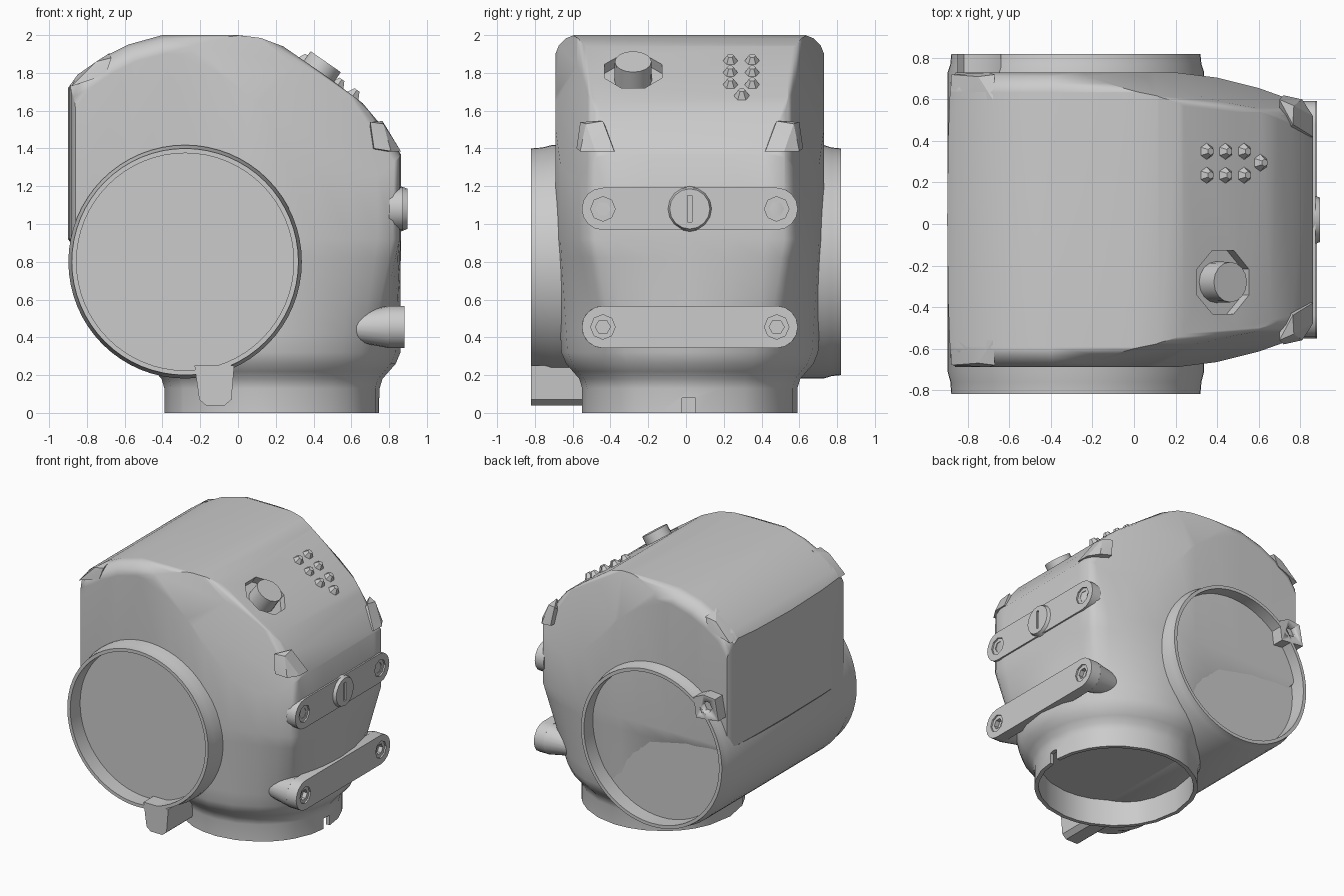
import bpy, bmesh
from math import cos, sin, pi, radians
from mathutils import Vector

old = bpy.data.objects.get("Cube")
if old:
    bpy.data.objects.remove(old, do_unlink=True)

grey = bpy.data.materials.new("plain grey")
grey.use_nodes = True
grey.diffuse_color = (0.6, 0.6, 0.6, 1)
grey.node_tree.nodes["Principled BSDF"].inputs["Base Color"].default_value = (0.6, 0.6, 0.6, 1)

X, Y, Z = Vector((1, 0, 0)), Vector((0, 1, 0)), Vector((0, 0, 1))
MID = 0.02                      # body centre line in y
SLANT = Vector((0.57, 0, 0.82)).normalized()
SLANT_V = SLANT.cross(Y)


def finish(name, bm, angle=35):
    bmesh.ops.recalc_face_normals(bm, faces=bm.faces[:])
    mesh = bpy.data.meshes.new(name)
    bm.to_mesh(mesh)
    bm.free()
    mesh.materials.append(grey)
    ob = bpy.data.objects.new(name, mesh)
    bpy.context.collection.objects.link(ob)
    smooth(ob, angle)
    return ob


def smooth(ob, angle=35):
    bpy.ops.object.select_all(action='DESELECT')
    ob.select_set(True)
    bpy.context.view_layer.objects.active = ob
    bpy.ops.object.shade_smooth_by_angle(angle=radians(angle))


def loft(bm, rings, caps=True):
    loops = [[bm.verts.new(p) for p in ring] for ring in rings]
    n = len(loops[0])
    for a, b in zip(loops, loops[1:]):
        for i in range(n):
            j = (i + 1) % n
            bm.faces.new((a[i], a[j], b[j], b[i]))
    if caps:
        bm.faces.new(loops[0][::-1])
        bm.faces.new(loops[-1])


def prism(name, pts, base, u, v, depth, taper=1):
    """Extrude a 2D outline lying in the u, v plane along u x v."""
    n = u.cross(v)
    bm = bmesh.new()
    base = Vector(base)
    loft(bm, [[base + u * a * s + v * b * s + n * d for a, b in pts]
              for d, s in ((0, 1), (depth, taper))])
    return finish(name, bm)


def disc(r, n, turn=0):
    return [(r * cos(2 * pi * i / n + turn), r * sin(2 * pi * i / n + turn)) for i in range(n)]


def capsule(half, r, n=8):
    right = [(half + r * cos(a), r * sin(a)) for a in (-pi / 2 + pi * i / n for i in range(n + 1))]
    return right + [(-a, -b) for a, b in right]


def hull(name, pts, side=1):
    bm = bmesh.new()
    for x, y, z in pts:
        bm.verts.new((x, MID + side * y, z))
    res = bmesh.ops.convex_hull(bm, input=bm.verts[:])
    junk = [g for g in res["geom_interior"] if isinstance(g, bmesh.types.BMVert)]
    bmesh.ops.delete(bm, geom=junk, context='VERTS')
    return finish(name, bm, 20)


def cut(ob, cutter):
    cutter.hide_render = True
    mod = ob.modifiers.new("cut", 'BOOLEAN')
    mod.operation, mod.object, mod.solver = 'DIFFERENCE', cutter, 'EXACT'
    bpy.context.view_layer.objects.active = ob
    bpy.ops.object.modifier_apply(modifier=mod.name)
    bpy.data.objects.remove(cutter, do_unlink=True)


# Body: round hollow neck that morphs upward into a box with a narrowed right end
half = [(-.9, 0), (-.895, .4), (-.885, .66), (-.86, .71), (-.6, .71), (-.35, .71), (-.1, .71),
        (.05, .71), (.2, .71), (.4, .685), (.6, .635), (.74, .585), (.82, .55), (.855, .5),
        (.862, .4), (.862, .2), (.862, 0)]
outline = [Vector(p) for p in half + [(x, -y) for x, y in half[-2:0:-1]]]
neck = Vector((.18, 0))


def section(z, r, t):
    ring = []
    for p in outline:
        q = (neck + (p - neck).normalized() * r).lerp(p, t)
        ring.append((q.x, q.y + MID, z))
    return ring


levels = [(.2, .54, 0), (0, .54, 0), (0, .57, 0), (.13, .57, 0), (.18, .585, 0), (.22, .62, 0),
          (.26, .655, 0), (.32, .68, 0)]
levels += [(.32 + .1 * i, .68, i / 6) for i in range(1, 7)] + [(2.1, .68, 1)]
bm = bmesh.new()
loft(bm, [section(*lv) for lv in levels])


def slice_off(point, normal):
    geom = bm.verts[:] + bm.edges[:] + bm.faces[:]
    res = bmesh.ops.bisect_plane(bm, geom=geom, dist=1e-4, plane_co=point, plane_no=normal,
                                 clear_outer=True)
    edges = [e for e in res["geom_cut"] if isinstance(e, bmesh.types.BMEdge) and e.is_boundary]
    if edges:
        bmesh.ops.holes_fill(bm, edges=edges, sides=0)


# Arched and slanted roof, with its long edges rounded
roof = [(-.9, 1.72), (-.85, 1.79), (-.72, 1.88), (-.58, 1.95), (-.4, 2), (0, 2), (.12, 1.985),
        (.24, 1.94), (.5, 1.76), (.66, 1.64), (.76, 1.52), (.862, 1.37)]
for (x0, z0), (x1, z1) in zip(roof, roof[1:]):
    n = Vector((z0 - z1, 0, x1 - x0)).normalized()
    slice_off(Vector((x0, 0, z0)), n)
    w = .71 - max(0, (x0 + x1) / 2 - .2) * .25
    for side in (-1, 1):
        centre = Vector((x0, MID + side * (w - .12), z0)) - n * .12
        for a in (radians(22), radians(45), radians(68)):
            d = n * cos(a) + Y * side * sin(a)
            slice_off(centre + d * .12, d)
body = finish("body", bm)

# Pocket for the button and key slot in the neck
button_at = Vector((.43, -.28, 1.81))
cut(body, prism("pocket_cutter", disc(.165, 8, pi / 8), button_at - SLANT * .06, Y, SLANT_V, .2))
cut(body, prism("slot_cutter", [(-.035, -.1), (.035, -.1), (.035, .08), (-.035, .08)],
                (.68, .015, 0), Y, Z, .2))
smooth(body)
body.modifiers.new("even_shading", 'WEIGHTED_NORMAL').keep_sharp = True

# Button and sensor studs on the slanted face
prism("button", disc(.1, 16), button_at - SLANT * .08, Y, SLANT_V, .14, .97)
studs = [(x, y) for x in (.35, .44, .53) for y in (.235, .35)] + [(.61, .295)]
for i, (x, y) in enumerate(studs):
    z = 1.94 - (x - .24) * .7
    prism(f"stud_{i + 1}", disc(.046, 6), Vector((x, y, z)) - SLANT * .01, Y, SLANT_V, .045, .4)

# Cross barrel with a recessed cover at both ends
profile = [(.575, -.70), (.575, -.82), (.6, -.82), (.605, -.76), (.618, -.71), (.618, .73),
           (.605, .77), (.6, .82), (.575, .82), (.575, .70)]
bm = bmesh.new()
loft(bm, [[(-.28 + a, y, .8 + b) for a, b in disc(r, 64)] for r, y in profile])
finish("cross_barrel", bm)

# Mounting bars with hex sockets, on the right end
for name, z, top in (("upper_bar", 1.08, .874), ("lower_bar", .455, .882)):
    bar = prism(name, capsule(.46, .112), (.8, MID, z), Y, Z, top - .8)
    for y in (-.46, .46):
        for r, sides, deep in ((.065, 8, .012), (.04, 6, .045)):
            cut(bar, prism("socket_cutter", disc(r, sides), (top - deep, MID + y, z), Y, Z, .1))
    smooth(bar)
for side, name in ((-1, "front_post"), (1, "back_post")):
    prism(name, disc(.112, 20), (.8, MID + side * .46, .455), Z, Y, .24, .6)

# Slotted screw in the middle of the upper bar
screw = prism("screw", disc(.125, 16), (.85, MID, 1.08), Y, Z, .047, .85)
cut(screw, prism("screw_slot_cutter", [(-.012, -.07), (.012, -.07), (.012, .07), (-.012, .07)],
                 (.885, MID, 1.08), Y, Z, .1))

# Corner lugs
for side, name in ((-1, "front"), (1, "back")):
    hull(name + "_right_lug", [(.7, .38, 1.385), (.862, .4, 1.385), (.862, .5, 1.385),
                               (.81, .58, 1.385), (.72, .6, 1.4), (.765, .46, 1.545),
                               (.77, .55, 1.53), (.7, .58, 1.54)], side)
    hull(name + "_left_lug", [(-.885, .58, 1.73), (-.88, .7, 1.73), (-.7, .71, 1.79),
                              (-.67, .7, 1.88), (-.68, .58, 1.905), (-.85, .58, 1.79),
                              (-.75, .69, 1.86)], side)

# Tabs on the barrel rims
prism("front_tab", [(-.11, .12), (-.085, -.06), (-.05, -.09), (.05, -.09), (.085, -.06), (.1, .12)],
      (-.12, -.5, .13), X, Z, .32)
back_tab = prism("back_tab", [(-.09, -.08), (.1, -.1), (.12, .05), (.04, .09), (-.06, .08)],
                 (-.76, .82, 1.24), X, Z, .14)
cut(back_tab, prism("tab_socket_cutter", disc(.045, 6), (-.75, .9, 1.245), X, Z, .12))
